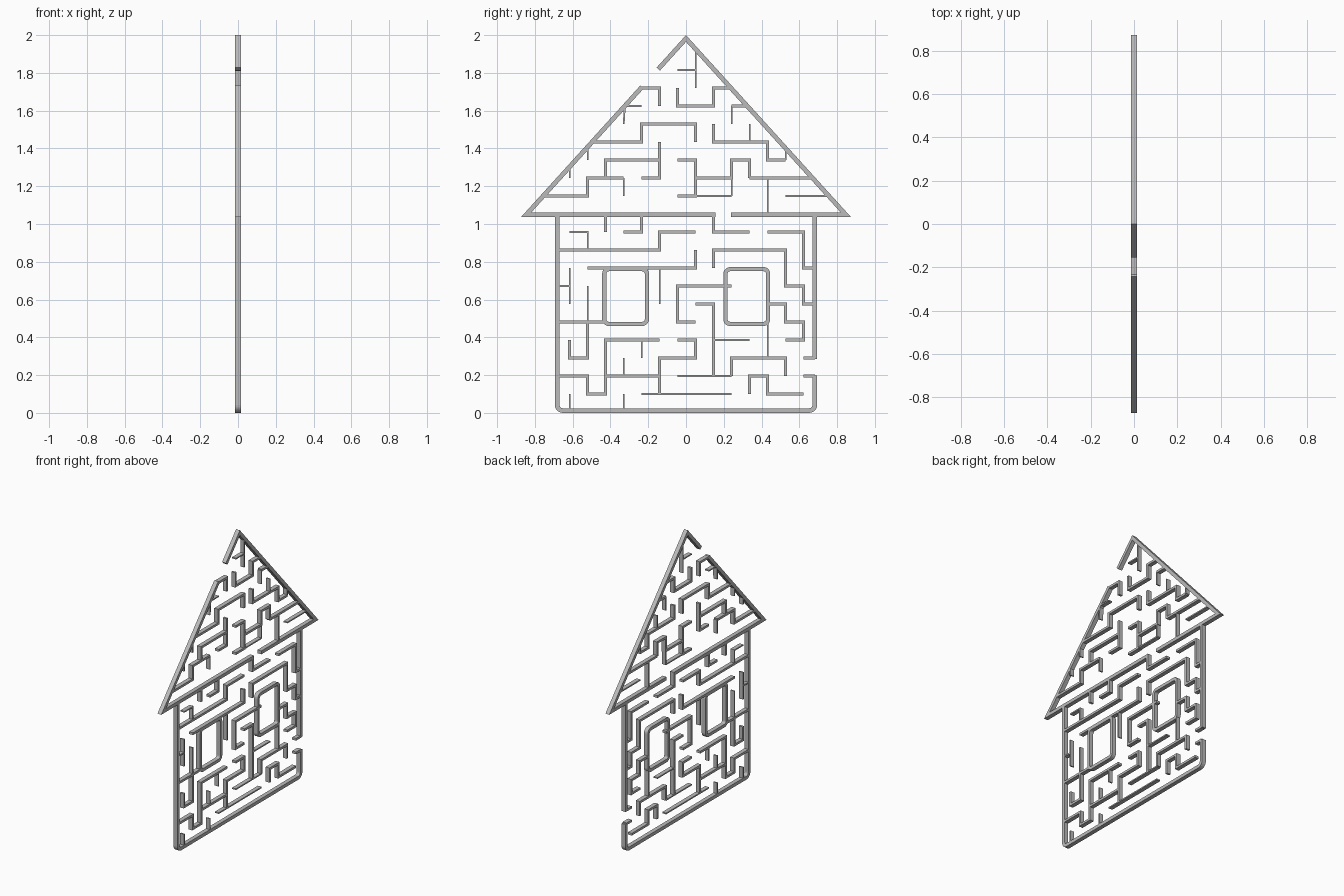
import bpy
import bmesh
import math
from mathutils import Vector

cube = bpy.data.objects.get("Cube")
if cube:
    bpy.data.objects.remove(cube, do_unlink=True)

DEPTH = 0.03
STEP = 0.0953
APEX, EAVE, RUN = 1.982, 1.049, 0.907   # roof centre line
SIDE, BASE = 0.682, 0.012               # house centre line
FRAME, THICK, THIN = 0.024, 0.016, 0.009

grey = bpy.data.materials.new("plain grey")
grey.use_nodes = True
colour = (0.5, 0.5, 0.5, 1)
grey.diffuse_color = colour
grey.node_tree.nodes["Principled BSDF"].inputs["Base Color"].default_value = colour


def ribbon(bm, points, width, closed=False):
    """Mitred strip along a (y, z) path, extruded through the depth."""
    pts = [Vector(p) for p in points]
    n = len(pts)
    rings = []
    for i, p in enumerate(pts):
        before = pts[i - 1] if closed or i > 0 else None
        after = pts[(i + 1) % n] if closed or i < n - 1 else None
        dirs = []
        if before is not None:
            dirs.append((p - before).normalized())
        if after is not None:
            dirs.append((after - p).normalized())
        normals = [Vector((-d.y, d.x)) for d in dirs]
        mitre = sum(normals, Vector((0, 0))).normalized()
        off = mitre * (width / 2 / mitre.dot(normals[0]))
        rings.append([bm.verts.new((x, q.x, q.y)) for x, q in (
            (DEPTH / 2, p + off), (DEPTH / 2, p - off),
            (-DEPTH / 2, p - off), (-DEPTH / 2, p + off))])
    for i in range(n if closed else n - 1):
        a, b = rings[i], rings[(i + 1) % n]
        for k in range(4):
            j = (k + 1) % 4
            bm.faces.new((a[k], a[j], b[j], b[k]))
    if not closed:
        bm.faces.new(rings[0])
        bm.faces.new(rings[-1])


def build(name, paths, width, closed=False):
    bm = bmesh.new()
    for path in paths:
        ribbon(bm, path, width, closed)
    bmesh.ops.recalc_face_normals(bm, faces=bm.faces)
    mesh = bpy.data.meshes.new(name)
    bm.to_mesh(mesh)
    bm.free()
    mesh.materials.append(grey)
    obj = bpy.data.objects.new(name, mesh)
    bpy.context.collection.objects.link(obj)
    return obj


def arc(cy, cz, r, start, steps=5):
    """Quarter circle, turning anticlockwise from the start angle."""
    return [(cy + r * math.cos(a), cz + r * math.sin(a))
            for a in (math.radians(start + 90 * i / steps) for i in range(steps + 1))]


def roof_y(z):
    return (APEX - z) * RUN


def limit(y, z):
    edge = SIDE if z < EAVE else roof_y(z)
    return max(-edge, min(edge, y))


MOVES = {"L": (-1, 0), "R": (1, 0), "U": (0, 1), "D": (0, -1)}


def walk(code):
    """Start cell letters, a colon, then unit moves; stops at the outer frame."""
    cell, moves = code.split(":")
    c, r = (ord(ch) - ord("A") for ch in cell)
    place = lambda: (-0.711 + STEP * c, 0.005 + STEP * r)
    y, z = place()
    pts, last = [(limit(y, z), z)], ""
    for m in moves:
        c, r = c + MOVES[m][0], r + MOVES[m][1]
        y, z = place()
        if m in "LR":
            p = (limit(y, z), z)
        else:
            p = (y, max(BASE, min(z, APEX - abs(y) / RUN)))
        if m == last:
            pts[-1] = p
        else:
            pts.append(p)
        last = m
    return pts


# Outer house walls with rounded bottom corners and a side opening
r = 0.03
left_corner = arc(-SIDE + r, BASE + r, r, 180)
right_corner = arc(SIDE - r, BASE + r, r, 270)
build("house_frame", [
    [(-SIDE, EAVE)] + left_corner + right_corner + [(SIDE, 0.197)],
    [(SIDE, 0.285), (SIDE, EAVE)]], FRAME)

# Roof triangle with openings in the slope and the eave
low, high = 1.725, 1.82
build("roof_frame", [
    [(0.155, EAVE), (-roof_y(EAVE), EAVE), (-roof_y(low), low)],
    [(-roof_y(high), high), (0, APEX), (roof_y(EAVE), EAVE), (0.238, EAVE)]], FRAME)

# Two rounded window frames
windows = []
for cy in (-0.32, 0.322):
    w, h, cz, q = 0.113, 0.145, 0.616, 0.025
    windows.append(arc(cy + w - q, cz + h - q, q, 0) + arc(cy - w + q, cz + h - q, q, 90)
                   + arc(cy - w + q, cz - h + q, q, 180) + arc(cy + w - q, cz - h + q, q, 270))
build("window_frames", windows, 0.022, closed=True)

# Maze walls inside the house
build("house_maze_walls", [walk(s) for s in (
    "AJ:RRRRRRURR", "DL:D", "FL:DL", "JL:DRR", "MK:RRDDR", "JI:URRRRDDRDR",
    "IJ:DLLLLLL", "AF:RRR", "BE:DRUU", "AC:RRDRUUURRR", "DC:RRR",
    "GB:UURRUL", "KC:URRRD", "LB:URDRR", "OC:R", "OD:R", "JC:UUUUL",
    "KH:LLLDDR", "MG:RDRDL")], THICK)
build("house_maze_thin_walls", [walk(s) for s in (
    "BK:RD", "AH:R", "BI:DD", "CH:DD", "FE:D", "ED:D", "EB:D", "BB:D",
    "FB:RRRRR", "HC:RRR", "JE:RR", "MF:DD", "GI:DD")], THIN)

# Maze walls inside the roof
build("roof_maze_walls", [walk(s) for s in (
    "FS:RD", "KS:LDLLU", "IP:ULLLDLLL", "JQ:DRRRDR", "DN:URRR", "GP:DDL",
    "HO:RD", "LN:ULDLLDL", "EN:LLDLLL", "KR:RR", "LN:RRRR")], THICK)
build("roof_maze_thin_walls", [walk(s) for s in (
    "HT:R", "IS:UU", "FR:LD", "KR:D", "LQ:D", "NO:U", "CO:U", "BN:U",
    "EN:D", "IM:RR", "KN:D", "MN:DD", "NM:RRR", "IO:D")], THIN)
